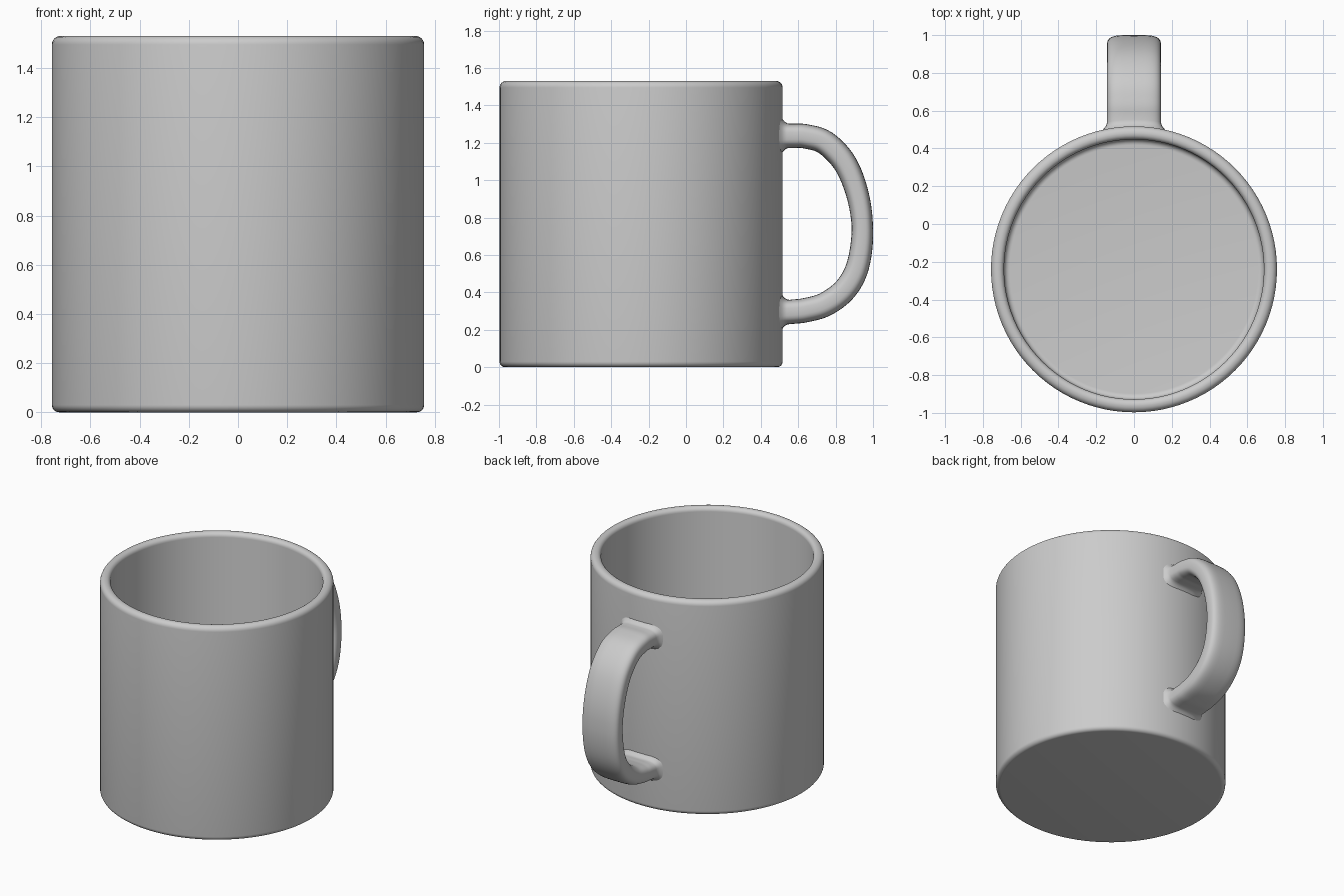
import bpy, bmesh, math
from mathutils import Vector

if "Cube" in bpy.data.objects:
    bpy.data.objects.remove(bpy.data.objects["Cube"])

CY, R, RI, H, FLOOR = -0.24, 0.757, 0.688, 1.53, 0.08


def arc(r, z, rad, a0, a1, n=6):
    """Arc points (r, z) between two angles in degrees."""
    angs = [math.radians(a0 + (a1 - a0) * i / n) for i in range(n + 1)]
    return [(r + rad * math.cos(a), z + rad * math.sin(a)) for a in angs]


def finish(bm, name):
    bmesh.ops.recalc_face_normals(bm, faces=bm.faces)
    mesh = bpy.data.meshes.new(name)
    bm.to_mesh(mesh)
    bm.free()
    obj = bpy.data.objects.new(name, mesh)
    bpy.context.collection.objects.link(obj)
    bpy.ops.object.select_all(action='DESELECT')
    obj.select_set(True)
    bpy.context.view_layer.objects.active = obj
    bpy.ops.object.shade_smooth_by_angle(angle=math.radians(40))
    return obj


def skin(bm, rings):
    """Bridge consecutive closed rings of points with quads."""
    vs = [[bm.verts.new(p) for p in ring] for ring in rings]
    n = len(vs[0])
    for a, b in zip(vs, vs[1:]):
        for i in range(n):
            j = (i + 1) % n
            bm.faces.new((a[i], a[j], b[j], b[i]))
    return vs


# Cup body: lathed profile with rounded foot, rim and inner floor corner
profile = (arc(R - 0.03, 0.03, 0.03, -90, 0)
           + arc(R - 0.035, H - 0.035, 0.035, 0, 90)
           + arc(RI + 0.03, H - 0.03, 0.03, 90, 180)
           + arc(RI - 0.03, FLOOR + 0.03, 0.03, 0, -90))
SEG = 96
turns = [2 * math.pi * i / SEG for i in range(SEG)]
bm = bmesh.new()
rings = skin(bm, [[(r * math.cos(t), CY + r * math.sin(t), z) for t in turns]
                  for r, z in profile])
bm.faces.new(rings[0])
bm.faces.new(rings[-1])
finish(bm, "cup_body")


# Handle: rounded strap swept along a curve in the y-z plane
def section(w, t, n=40, p=0.5):
    """Superellipse offsets: width along x, thickness across the path."""
    out = []
    for i in range(n):
        a = 2 * math.pi * i / n
        c, s = math.cos(a), math.sin(a)
        out.append((w * math.copysign(abs(c) ** p, c),
                    t * math.copysign(abs(s) ** (p + 0.15), s)))
    return out


def smooth_path(pts, n=6):
    """Catmull-Rom samples with tangents."""
    ps = [Vector(p) for p in pts]
    ps = [2 * ps[0] - ps[1]] + ps + [2 * ps[-1] - ps[-2]]
    out = []
    for i in range(1, len(ps) - 2):
        a, b, c, d = ps[i - 1:i + 3]
        for k in range(n + (i == len(ps) - 3)):
            u = k / n
            pos = 0.5 * (2 * b + (c - a) * u + (2 * a - 5 * b + 4 * c - d) * u ** 2
                         + (3 * b - a - 3 * c + d) * u ** 3)
            tan = 0.5 * ((c - a) + 2 * (2 * a - 5 * b + 4 * c - d) * u
                         + 3 * (3 * b - a - 3 * c + d) * u ** 2)
            out.append((pos, tan.normalized()))
    return out


def root(z, side):
    """Flared rings that follow the cup wall, from wall outwards."""
    res = []
    for d, grow in ((-0.01, 0.036), (0.002, 0.02), (0.012, 0.009), (0.024, 0.002), (0.036, 0)):
        res.append([(x, CY + math.sqrt(R * R - x * x) + d, z + side * t)
                    for x, t in section(0.143 + grow, 0.065 + grow)])
    return res


path = [(0.575, 1.237), (0.64, 1.234), (0.745, 1.20), (0.85, 1.09), (0.918, 0.92),
        (0.943, 0.73), (0.918, 0.54), (0.85, 0.415), (0.745, 0.336), (0.64, 0.305),
        (0.575, 0.297)]
sweep = []
for pos, tan in smooth_path(path):
    thick = 0.057 + 0.008 * min(1, abs(pos.y - 0.76) / 0.4)
    normal = Vector((-tan.y, tan.x))
    sweep.append([(x, pos.x + normal.x * t, pos.y + normal.y * t)
                  for x, t in section(0.143, thick)])
bm = bmesh.new()
skin(bm, root(1.237, 1) + sweep + root(0.295, -1)[::-1])
finish(bm, "handle")
